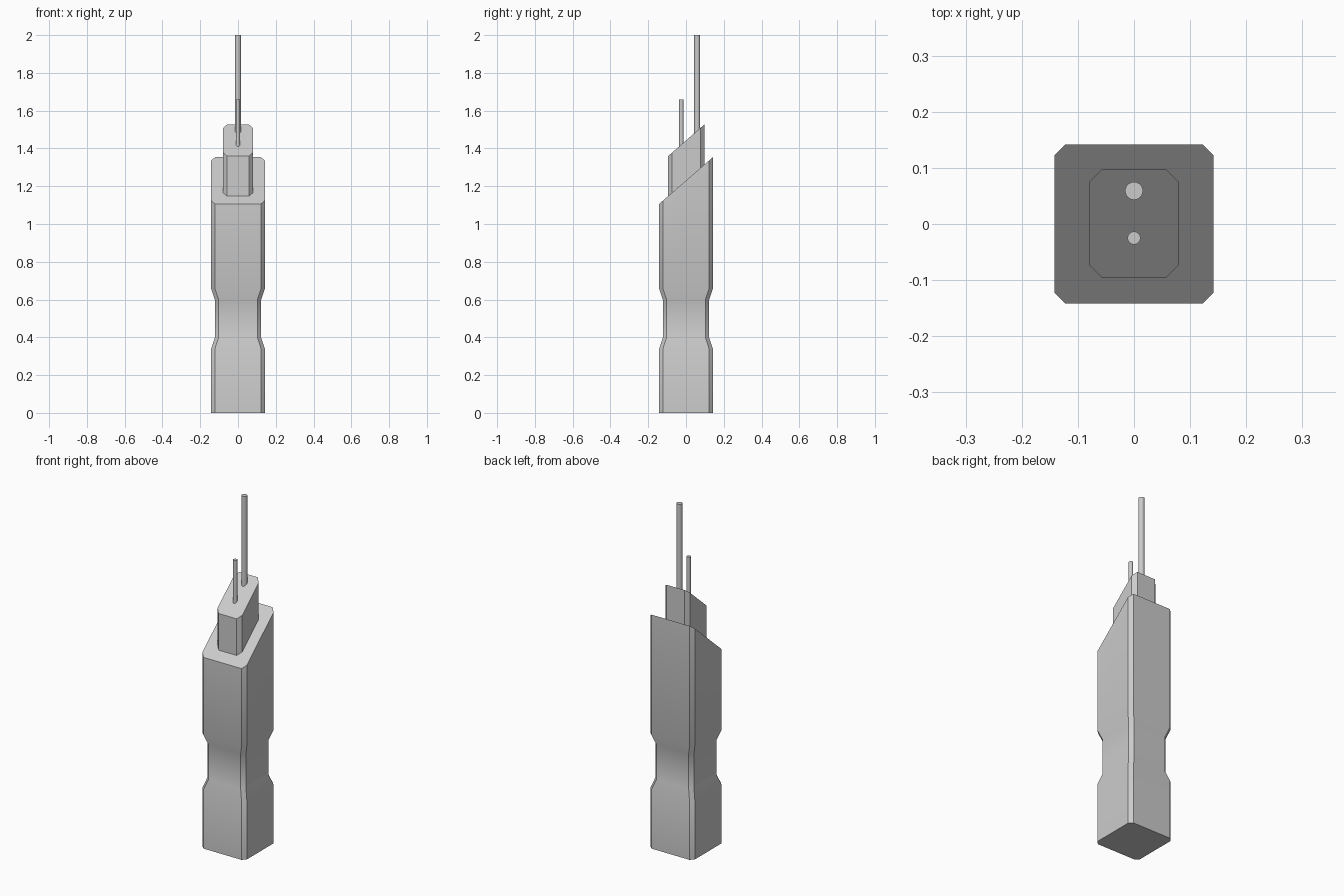
import bpy, bmesh, math

SLOPE = 0.87  # rise of the slanted roofs, front to back

old = bpy.data.objects.get("Cube")
if old:
    bpy.data.objects.remove(old, do_unlink=True)

concrete = bpy.data.materials.new("light_grey")
concrete.use_nodes = True
colour = (0.6, 0.6, 0.6, 1)
concrete.diffuse_color = colour
concrete.node_tree.nodes["Principled BSDF"].inputs["Base Color"].default_value = colour


def finish(obj, name):
    obj.name = name
    obj.data.materials.clear()
    obj.data.materials.append(concrete)
    bpy.ops.object.select_all(action='DESELECT')
    obj.select_set(True)
    bpy.context.view_layer.objects.active = obj
    bpy.ops.object.shade_smooth_by_angle(angle=math.radians(32))


def outline(hx, hy, c):
    """Rectangle with cut corners, counter-clockwise."""
    return [(hx - c, -hy), (hx, c - hy), (hx, hy - c), (hx - c, hy),
            (c - hx, hy), (-hx, hy - c), (-hx, c - hy), (c - hx, -hy)]


def tower(name, sections, cut, y=0.0):
    """Loft sections of (half x, half y, z at the middle, slope)."""
    bm = bmesh.new()
    rings = [[bm.verts.new((px, py + y, z + slope * py))
              for px, py in outline(hx, hy, cut)]
             for hx, hy, z, slope in sections]
    for low, high in zip(rings, rings[1:]):
        for i in range(len(low)):
            j = (i + 1) % len(low)
            bm.faces.new((low[i], low[j], high[j], high[i]))
    bm.faces.new(rings[0][::-1])
    bm.faces.new(rings[-1])
    mesh = bpy.data.meshes.new(name)
    bm.to_mesh(mesh)
    bm.free()
    obj = bpy.data.objects.new(name, mesh)
    bpy.context.collection.objects.link(obj)
    finish(obj, name)


def mast(name, y, radius, bottom, top):
    bpy.ops.mesh.primitive_cylinder_add(
        vertices=24, radius=radius, depth=top - bottom,
        location=(0, y, (top + bottom) / 2))
    finish(bpy.context.object, name)


# Main shaft with a narrow waist and slanted roof
W, N = 0.142, 0.123
tower("main_shaft", [(W, W, 0, 0), (W, W, 0.34, 0), (N, N, 0.398, 0),
                     (N, N, 0.6, 0), (W, W, 0.657, 0), (W, W, 1.23, SLOPE)], 0.02)

# Smaller block standing on the slanted roof
tower("upper_block", [(0.079, 0.096, 1.23, SLOPE),
                      (0.079, 0.096, 1.443, SLOPE)], 0.021, y=0.001)

# Masts rising out of the upper block
mast("tall_mast", 0.059, 0.016, 1.45, 2.0)
mast("short_mast", -0.025, 0.0115, 1.38, 1.66)
